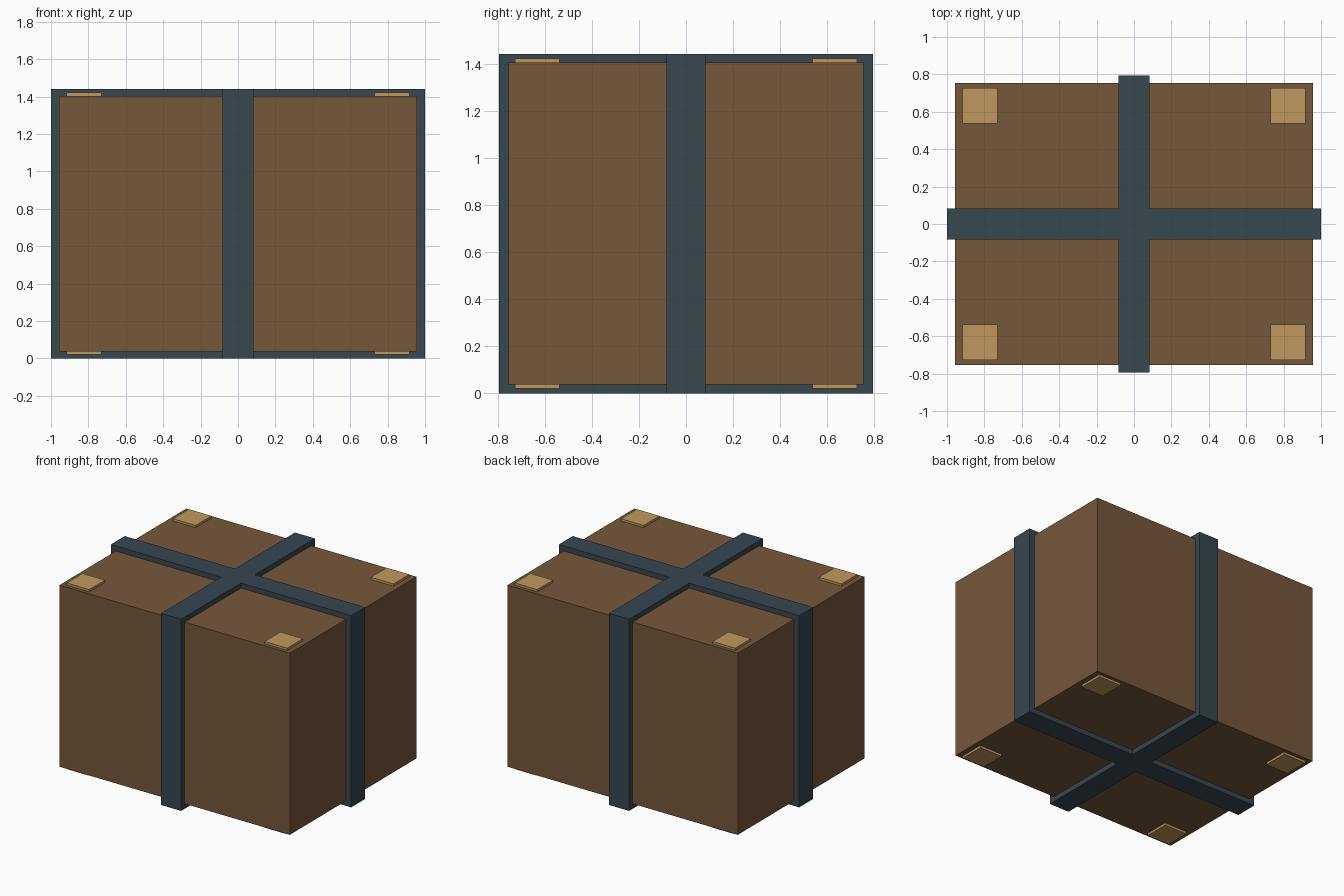
import bpy
import bmesh

cube = bpy.data.objects.get("Cube")
if cube:
    bpy.data.objects.remove(cube, do_unlink=True)


def material(name, rgb):
    linear = [((c / 255 + 0.055) / 1.055) ** 2.4 for c in rgb] + [1.0]
    mat = bpy.data.materials.new(name)
    mat.use_nodes = True
    mat.diffuse_color = linear
    mat.node_tree.nodes["Principled BSDF"].inputs["Base Color"].default_value = linear
    return mat


def prism(name, outline, bottom, top, mat):
    """Extrude a flat outline upward into a closed solid."""
    bm = bmesh.new()
    face = bm.faces.new([bm.verts.new((x, y, bottom)) for x, y in outline])
    grown = bmesh.ops.extrude_face_region(bm, geom=[face], use_keep_orig=True)
    moved = [v for v in grown["geom"] if isinstance(v, bmesh.types.BMVert)]
    bmesh.ops.translate(bm, verts=moved, vec=(0, 0, top - bottom))
    bmesh.ops.recalc_face_normals(bm, faces=bm.faces)
    mesh = bpy.data.meshes.new(name)
    bm.to_mesh(mesh)
    bm.free()
    mesh.materials.append(mat)
    obj = bpy.data.objects.new(name, mesh)
    bpy.context.collection.objects.link(obj)
    return obj


def rectangle(cx, cy, hx, hy):
    return [(cx - hx, cy - hy), (cx + hx, cy - hy), (cx + hx, cy + hy), (cx - hx, cy + hy)]


wood = material("brown", (118, 87, 59))
steel = material("dark_slate", (55, 71, 79))
brass = material("tan", (192, 153, 93))

# Crate body
prism("crate_body", rectangle(0, 0, 0.958, 0.753), 0.038, 1.404, wood)

# Crossed bands wrapping every side, joined as one plus-shaped solid
W, X, Y = 0.083, 1.0, 0.795
plus = [(-W, -Y), (W, -Y), (W, -W), (X, -W), (X, W), (W, W),
        (W, Y), (-W, Y), (-W, W), (-X, W), (-X, -W), (-W, -W)]
prism("crossed_bands", plus, 0, 1.442, steel)

# Corner plates on the lid and the underside
for level, low, high in (("top", 1.39, 1.421), ("bottom", 0.021, 0.05)):
    for side, sx in (("left", 1), ("right", -1)):
        for end, sy in (("front", -1), ("back", 1)):
            prism(f"{level}_{end}_{side}_plate",
                  rectangle(sx * 0.823, sy * 0.632, 0.094, 0.094), low, high, brass)
